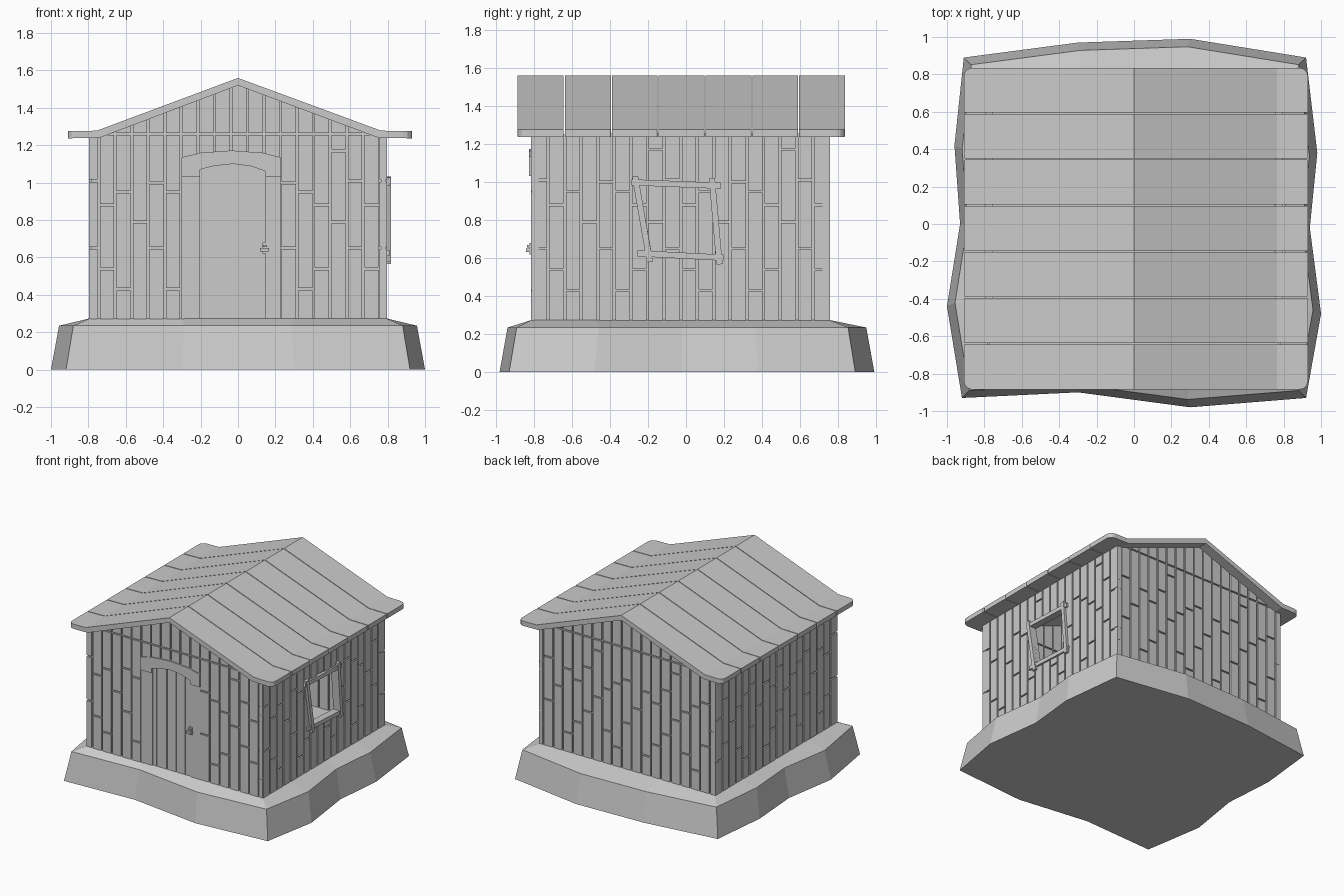
import bpy, bmesh
from mathutils import Vector

if "Cube" in bpy.data.objects:
    bpy.data.objects.remove(bpy.data.objects["Cube"])


def finish(name, bm):
    bmesh.ops.recalc_face_normals(bm, faces=bm.faces)
    me = bpy.data.meshes.new(name)
    bm.to_mesh(me)
    bm.free()
    ob = bpy.data.objects.new(name, me)
    bpy.context.collection.objects.link(ob)
    return ob


def prism(bm, pts, d0, d1, f):
    """Solid from a (u, z) polygon between depths d0 and d1, placed by f."""
    a = [bm.verts.new(f(u, d0, z)) for u, z in pts]
    b = [bm.verts.new(f(u, d1, z)) for u, z in pts]
    bm.faces.new(a)
    bm.faces.new(b[::-1])
    n = len(pts)
    for i in range(n):
        j = (i + 1) % n
        bm.faces.new((a[i], b[i], b[j], a[j]))
    return a + b


def rect(a, b, z0, z1):
    return [(a, z0), (b, z0), (b, z1), (a, z1)]


# Depth grows from each wall's outer face towards the inside
front = lambda u, d, z: (u, -.815 + d, z)
back = lambda u, d, z: (u, .757 - d, z)
right = lambda u, d, z: (.797 - d, u, z)
left = lambda u, d, z: (-.797 + d, u, z)
GAP, THICK = .006, .04
JOINTS = [(.65, 1.01), (.54, .88), (.43, .95), (.79,), (.65, 1.0), (.43, .95),
          (.54, .88), (.79, 1.17)]

# Stone base: irregular outline, tapered sides, sloping top
outline = [(-.91, .89), (-.3, .97), (.3, .99), (.92, .89), (.98, .38), (.94, -.02),
           (1, -.48), (.92, -.93), (.3, -.98), (-.3, -.9), (-.92, -.93),
           (-1, -.44), (-.93, 0), (-.96, .42)]
bm = bmesh.new()
clamp = lambda v, lo, hi: max(lo, min(hi, v))
rings = [[bm.verts.new((x, y, 0)) for x, y in outline],
         [bm.verts.new((x * .957, y * .957, .235)) for x, y in outline],
         [bm.verts.new((clamp(x, -.79, .79), clamp(y, -.81, .75), .275)) for x, y in outline]]
n = len(outline)
for lo, hi in zip(rings, rings[1:]):
    for i in range(n):
        j = (i + 1) % n
        bm.faces.new((lo[i], lo[j], hi[j], hi[i]))
bm.faces.new(rings[0][::-1])
bm.faces.new(rings[2])
finish("stone_base", bm)

# Plank walls: staggered boards over a thinner core
gable_top = lambda x: 1.527 - .368 * abs(x)
end_cols = [-.792] + [-.745 + .0884 * i for i in range(18)] + [.792]
side_cols = [-.812 + .0871 * i for i in range(19)]


def wall(name, cols, f, shift, gable=False, door=False):
    bm = bmesh.new()
    for i, (a, b) in enumerate(zip(cols, cols[1:])):
        l = a + (GAP if i else 0)
        r = b - (GAP if i < len(cols) - 2 else 0)
        cuts = JOINTS[(i + shift) % len(JOINTS)]
        z0 = .265
        if door and a > -.31 and b < .24:
            z0, cuts = 1.13, ()
        zs = [z0, *cuts, 1.26]
        for k, (lo, hi) in enumerate(zip(zs, zs[1:])):
            prism(bm, rect(l, r, lo + (GAP if k else 0), hi - GAP), 0, THICK, f)
        if gable:
            l, r = clamp(l, -.69, .69), clamp(r, -.69, .69)
            if r - l > .01:
                peak = [(0, gable_top(0))] if l < 0 < r else []
                prism(bm, [(l, 1.26 + GAP), (r, 1.26 + GAP), (r, gable_top(r)), *peak,
                           (l, gable_top(l))], 0, THICK, f)
    planks = finish(name + "_planks", bm)
    bm = bmesh.new()
    a, b = cols[0] + .01, cols[-1] - .01
    top = [(b, 1.25), (.7, 1.262), (0, 1.52), (-.7, 1.262), (a, 1.25)] if gable else [(b, 1.25), (a, 1.25)]
    prism(bm, [(a, .265), (b, .265)] + top, .012, THICK - .012, f)
    return planks, finish(name + "_core", bm)


wall("front_wall", end_cols, front, 0, True, True)
wall("back_wall", end_cols, back, 3, True)
wall("left_wall", side_cols, left, 0)
right_parts = wall("right_wall", side_cols, right, 0)

# Crooked window opening cut through the right wall
bm = bmesh.new()
prism(bm, [(-.18, .625), (.163, .61), (.138, .975), (-.245, .985)], -.1, .15, right)
cutter = finish("window_cutter", bm)
cutter.hide_render = True
for ob in right_parts:
    m = ob.modifiers.new("window", 'BOOLEAN')
    m.operation, m.solver, m.object = 'DIFFERENCE', 'EXACT', cutter
    bpy.context.view_layer.objects.active = ob
    bpy.ops.object.modifier_apply(modifier=m.name)
bpy.data.objects.remove(cutter)

# Window frame: four skewed bars
bm = bmesh.new()
bars = [((-.286, .998), (.182, .98), -.014), ((-.255, .625), (.197, .602), -.014),
        ((-.268, 1.03), (-.19, .58), -.02), ((.136, 1.02), (.176, .567), -.02)]
for p, q, out in bars:
    p, q = Vector(p), Vector(q)
    d = (q - p).normalized()
    s = Vector((-d.y, d.x)) * .016
    prism(bm, [p + s, q + s, q - s, p - s], out, THICK + .005, right)
finish("window_frame", bm)

# Door frame: two jambs and an arched head piece
bm = bmesh.new()
prism(bm, rect(-.303, -.203, .27, 1.1), 0, THICK, front)
prism(bm, rect(.148, .23, .27, 1.1), 0, THICK, front)
arch_in = [(.148, 1.06), (.07, 1.088), (-.027, 1.1), (-.125, 1.09), (-.203, 1.07)]
prism(bm, [(-.303, 1.03), (-.203, 1.03)] + arch_in[::-1] + [(.148, 1.03), (.23, 1.03), (.23, 1.135),
      (.13, 1.16), (-.035, 1.172), (-.2, 1.16), (-.303, 1.135)], -.009, THICK, front)
finish("door_frame", bm)

# Door boards with a stepped arched top
bm = bmesh.new()
edges = [(-.203, 1.068), (-.165, 1.08), (-.073, 1.097), (.01, 1.1), (.092, 1.083), (.147, 1.06)]
for (a, za), (b, zb) in zip(edges, edges[1:]):
    prism(bm, [(a + .003, .27), (b - .003, .27), (b - .003, zb), (a + .003, za)], .005, .034, front)
finish("door", bm)

# Door handle: back plate, grip and small cap
bm = bmesh.new()
for x0, x1, z0, z1, out in [(.13, .16, .62, .68, -.008), (.118, .165, .633, .65, -.026),
                            (.135, .155, .655, .668, -.02)]:
    prism(bm, rect(x0, x1, z0, z1), out, .01, front)
finish("door_handle", bm)

# Roof: seven wide boards following the gable, flared flat at the eaves
profile = [(-.91, 1.275), (-.755, 1.278), (0, 1.56), (.765, 1.278), (.93, 1.275),
           (.93, 1.237), (.75, 1.24), (0, 1.52), (-.74, 1.24), (-.91, 1.237)]
ys = [-.885, -.64, -.392, -.148, .1, .347, .592, .835]
bm = bmesh.new()
along = lambda u, d, z: (u, d, z)
for i, (a, b) in enumerate(zip(ys, ys[1:])):
    y0, y1 = a + .003 * (i > 0), b - .003 * (i < 6)
    vs = prism(bm, profile, y0, y1, along)
    # rounded eave corners, large on the outermost boards
    for y, r in ((y0, .045 if i == 0 else .007), (y1, .045 if i == 6 else .007)):
        es = {e for v in vs if v.is_valid for e in v.link_edges
              if all((w.co.x < -.9 or w.co.x > .92) and abs(w.co.y - y) < 1e-4 for w in e.verts)
              and abs(e.verts[0].co.z - e.verts[1].co.z) > .02}
        bmesh.ops.bevel(bm, geom=list(es), offset=r, segments=3, profile=.5, affect='EDGES')
finish("roof_boards", bm)
